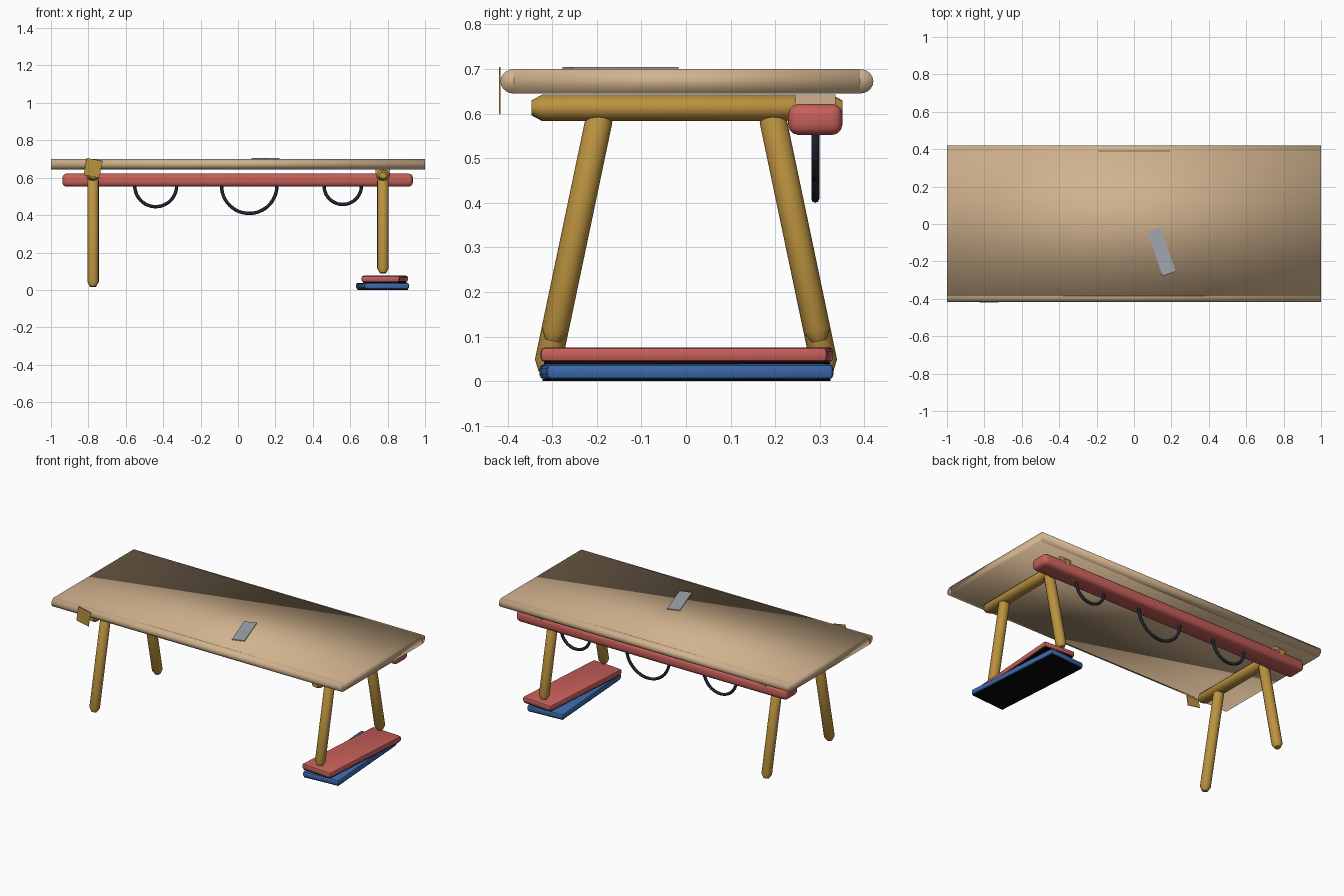
import bpy, bmesh, math
from mathutils import Vector, Matrix

if "Cube" in bpy.data.objects:
    bpy.data.objects.remove(bpy.data.objects["Cube"])


def material(name, rgb):
    m = bpy.data.materials.new(name)
    m.use_nodes = True
    m.diffuse_color = (*rgb, 1)
    node = next(n for n in m.node_tree.nodes if n.type == "BSDF_PRINCIPLED")
    node.inputs["Base Color"].default_value = (*rgb, 1)
    return m


TAN = material("pale wood", (0.64, 0.45, 0.27))
GOLD = material("golden wood", (0.5, 0.29, 0.05))
RED = material("soft red", (0.57, 0.115, 0.1))
BLUE = material("blue", (0.045, 0.14, 0.41))
NAVY = material("dark cable", (0.012, 0.02, 0.03))
GREY = material("grey", (0.36, 0.38, 0.43))
BLACK = material("black rubber", (0.002, 0.002, 0.002))


def finish(name, bm, mat, angle=None):
    """Turn a bmesh into an object; angle None keeps flat faces."""
    bmesh.ops.recalc_face_normals(bm, faces=bm.faces)
    me = bpy.data.meshes.new(name)
    bm.to_mesh(me)
    bm.free()
    me.materials.append(mat)
    ob = bpy.data.objects.new(name, me)
    bpy.context.collection.objects.link(ob)
    if angle is not None:
        bpy.ops.object.select_all(action="DESELECT")
        ob.select_set(True)
        bpy.context.view_layer.objects.active = ob
        if angle >= 180:
            bpy.ops.object.shade_smooth()
        else:
            bpy.ops.object.shade_smooth_by_angle(angle=math.radians(angle))
    return ob


def box(name, centre, size, mat, bevel=0, segments=3, turn=0, axis="Z", angle=None):
    bm = bmesh.new()
    bmesh.ops.create_cube(bm, size=1)
    bmesh.ops.scale(bm, vec=size, verts=bm.verts)
    if bevel:
        bmesh.ops.bevel(bm, geom=bm.edges[:], offset=bevel, segments=segments,
                        profile=0.5, affect="EDGES")
    spin = Matrix.Rotation(math.radians(turn), 4, axis)
    bmesh.ops.transform(bm, matrix=Matrix.Translation(centre) @ spin, verts=bm.verts)
    return finish(name, bm, mat, angle)


def pole(name, start, end, radius, mat, taper=0.025, sides=16):
    """Round bar between two points with chamfered tips."""
    start, end = Vector(start), Vector(end)
    axis = end - start
    length = axis.length
    spin = axis.to_track_quat("Z", "Y")
    rings = [(0, 0.55), (taper, 1), (length - taper, 1), (length, 0.55)]
    bm = bmesh.new()
    loops = []
    for h, k in rings:
        loops.append([bm.verts.new(start + spin @ Vector((
            radius * k * math.cos(math.tau * i / sides),
            radius * k * math.sin(math.tau * i / sides), h))) for i in range(sides)])
    for a, b in zip(loops, loops[1:]):
        for i in range(sides):
            j = (i + 1) % sides
            bm.faces.new((a[i], a[j], b[j], b[i]))
    bm.faces.new(loops[0])
    bm.faces.new(loops[-1])
    return finish(name, bm, mat, 35)


def nosing(name, y, side, z, radius):
    """Half-round strip along the long edge of the top."""
    bm = bmesh.new()
    steps = 10
    ends = []
    for x in (-1, 1):
        ends.append([bm.verts.new((x, y + side * 1.1 * radius * math.sin(math.pi * i / steps),
                                   z + radius * math.cos(math.pi * i / steps)))
                     for i in range(steps + 1)])
        bm.faces.new(ends[-1])
    for i in range(steps):
        bm.faces.new((ends[0][i], ends[0][i + 1], ends[1][i + 1], ends[1][i]))
    return finish(name, bm, TAN, 180)


def cable(name, x, radius):
    """Hanging half-circle loop."""
    cu = bpy.data.curves.new(name, "CURVE")
    cu.dimensions = "3D"
    cu.bevel_depth = 0.009
    cu.bevel_resolution = 2
    cu.use_fill_caps = True
    n = 24
    sp = cu.splines.new("POLY")
    sp.points.add(n)
    for i, p in enumerate(sp.points):
        t = math.pi * i / n
        p.co = (x + radius * math.cos(t), 0.29, 0.557 - radius * math.sin(t), 1)
    cu.materials.append(NAVY)
    ob = bpy.data.objects.new(name, cu)
    bpy.context.collection.objects.link(ob)


# Top: softly shaded slab with half-round long edges
box("table_top", (0, 0.002, 0.6725), (2, 0.776, 0.055), TAN, angle=180)
nosing("front_edge", -0.386, -1, 0.6725, 0.0275)
nosing("back_edge", 0.39, 1, 0.6725, 0.0275)

# Trestles: crossbar, splayed legs, spacer over the rail
for side, label, foot in ((-1, "right", 0.018), (1, "left", 0.09)):
    x = 0.775 * side
    bar = pole(label + "_crossbar", (x, -0.347, 0.613), (x, 0.351, 0.613), 0.03, GOLD)
    for v in bar.data.vertices:
        v.co.x = x + (v.co.x - x) * 1.25
    box(label + "_spacer", (x, 0.29, 0.632), (0.078, 0.09, 0.022), TAN)
    for end, place in ((-1, "front"), (1, "back")):
        spread = 0.195 + 0.21 * (0.585 - foot)
        pole(f"{place}_{label}_leg", (x, end * 0.19, 0.61), (x, end * spread, foot),
             0.0305, GOLD)

# Rear rail with cable loops below
box("rear_rail", (-0.002, 0.29, 0.587), (1.875, 0.122, 0.07), RED, bevel=0.024, angle=35)
cable("small_cable_loop", 0.56, 0.1)
cable("large_cable_loop", 0.06, 0.148)
cable("medium_cable_loop", -0.44, 0.112)

# Stacked boards under the short trestle, with rubber undersides
box("blue_board", (0.773, 0.001, 0.021), (0.24, 0.645, 0.034), BLUE, 0.01, 2, 4, angle=35)
box("blue_board_pad", (0.773, 0.001, 0.003), (0.226, 0.631, 0.006), BLACK, turn=4)
box("red_board", (0.785, 0.002, 0.0595), (0.205, 0.645, 0.033), RED, 0.01, 2, -4, angle=35)
box("red_board_pad", (0.785, 0.002, 0.041), (0.19, 0.63, 0.006), BLACK, turn=-4)

# Loose plate on top and tilted tag on the front edge
box("grey_plate", (0.147, -0.147, 0.702), (0.075, 0.25, 0.005), GREY, turn=19)
box("front_tag", (-0.775, -0.418, 0.652), (0.086, 0.003, 0.092), GOLD, turn=10, axis="Y")
